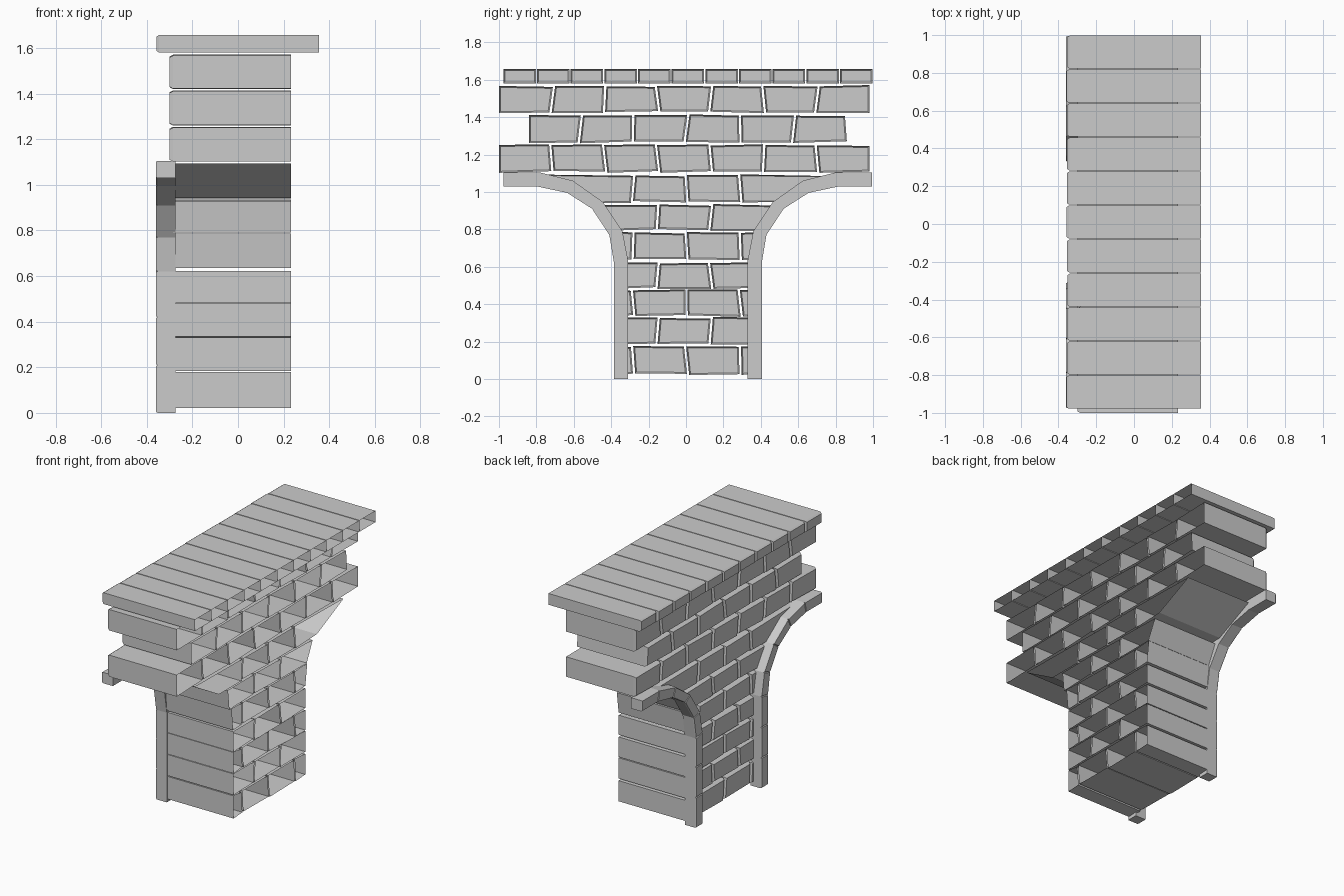
import bpy, bmesh, random
from mathutils import Vector

if "Cube" in bpy.data.objects:
    bpy.data.objects.remove(bpy.data.objects["Cube"])

random.seed(4)


def block(bm, quad, x_front, x_back, bevel, inset, open_back=True):
    """Extruded yz quad with a chamfered front (-x) face, optionally open at the back."""
    q = [Vector(p) for p in quad]
    small = []
    for i, p in enumerate(q):
        a = (q[i - 1] - p).normalized()
        b = (q[(i + 1) % 4] - p).normalized()
        small.append(p + (a + b) * inset)
    rings = []
    for x, pts in ((x_back, q), (x_front + bevel, q), (x_front, small)):
        rings.append([bm.verts.new((x, p.x, p.y)) for p in pts])
    faces = [bm.faces.new(rings[0]), bm.faces.new(rings[2])]
    for r, s in zip(rings, rings[1:]):
        for i in range(4):
            j = (i + 1) % 4
            faces.append(bm.faces.new((r[i], r[j], s[j], s[i])))
    bmesh.ops.recalc_face_normals(bm, faces=faces)
    if open_back:
        bmesh.ops.delete(bm, geom=[faces[0]], context='FACES_ONLY')


def finish(bm, name):
    me = bpy.data.meshes.new(name)
    bm.to_mesh(me)
    bm.free()
    ob = bpy.data.objects.new(name, me)
    bpy.context.collection.objects.link(ob)


def jit(a=0.006):
    return random.uniform(-a, a)


# Brick courses: (bottom, top, joints, left end bottom/top, right end bottom/top)
A, B = [-0.283, 0.003, 0.29], [-0.152, 0.132]
rows = [
    (0.02, 0.180, A, (-0.38, -0.38), (0.405, 0.405)),
    (0.182, 0.332, B, (-0.38, -0.38), (0.405, 0.405)),
    (0.332, 0.480, A, (-0.38, -0.38), (0.405, 0.405)),
    (0.480, 0.625, B, (-0.38, -0.38), (0.405, 0.405)),
    (0.633, 0.788, A, (-0.385, -0.40), (0.405, 0.425)),
    (0.79, 0.937, B, (-0.425, -0.44), (0.42, 0.485)),
    (0.94, 1.095, A, (-0.54, -0.80), (0.53, 0.82)),
    (1.10, 1.255, [-0.72, -0.435, -0.152, 0.132, 0.415, 0.70], (-1, -1), (0.98, 0.98)),
    (1.26, 1.415, [-0.565, -0.283, 0.003, 0.29, 0.575], (-0.84, -0.84), (0.86, 0.85)),
    (1.42, 1.572, [-0.715, -0.435, -0.152, 0.132, 0.415, 0.70], (-1, -1), (0.98, 0.98)),
]
for n, (z0, z1, joints, left, right) in enumerate(rows):
    bm = bmesh.new()
    g = 0.006
    edges = [left]
    for y in joints:
        t = jit(0.01)
        edges.append((y - t, y + t))
    edges.append(right)
    last = len(edges) - 2
    for i in range(last + 1):
        l, r = edges[i], edges[i + 1]
        gl, gr = (g if i else 0), (g if i < last else 0)
        # outer bottom corners stay level, inner corners wander a little
        zs = [z0 + abs(jit(0.012)) if 0 < i < last else z0 + 0.002,
              z0 + abs(jit(0.012)), z1 - abs(jit(0.012)), z1 - abs(jit(0.008))]
        block(bm, [(l[0] + gl, zs[0]), (r[0] - gr, zs[1]),
                   (r[1] - gr, zs[2]), (l[1] + gl, zs[3])],
              -0.30, 0.232, 0.015, 0.008)
    finish(bm, f"brick_course_{n + 1}")

# Arch trim: outer and inner edges of half the profile, mirrored about y = 0.01
outer = [(0.395, 0), (0.395, 0.21), (0.395, 0.42), (0.395, 0.62), (0.42, 0.77),
         (0.512, 0.91), (0.645, 0.995), (0.81, 1.03), (0.985, 1.03)]
inner = [(0.32, 0), (0.32, 0.21), (0.32, 0.42), (0.32, 0.635), (0.35, 0.79),
         (0.455, 0.947), (0.615, 1.06), (0.795, 1.105), (0.985, 1.105)]
for side, name in ((-1, "front_arch_trim"), (1, "back_arch_trim")):
    bm = bmesh.new()
    for i in range(len(outer) - 1):
        quad = [outer[i], outer[i + 1], inner[i + 1], inner[i]]
        block(bm, [(0.01 + side * y, z) for y, z in quad],
              -0.36, -0.275, 0.008, 0.004, open_back=False)
    finish(bm, name)

# Coping slabs along the top
bm = bmesh.new()
step = 1.98 / 11
for i in range(11):
    y = -0.98 + i * step
    block(bm, [(y + 0.003, 1.58), (y + step - 0.003, 1.58),
               (y + step - 0.003, 1.658), (y + 0.003, 1.658)],
          -0.355 + jit(0.003), 0.355, 0.012, 0.008)
finish(bm, "coping_slabs")
